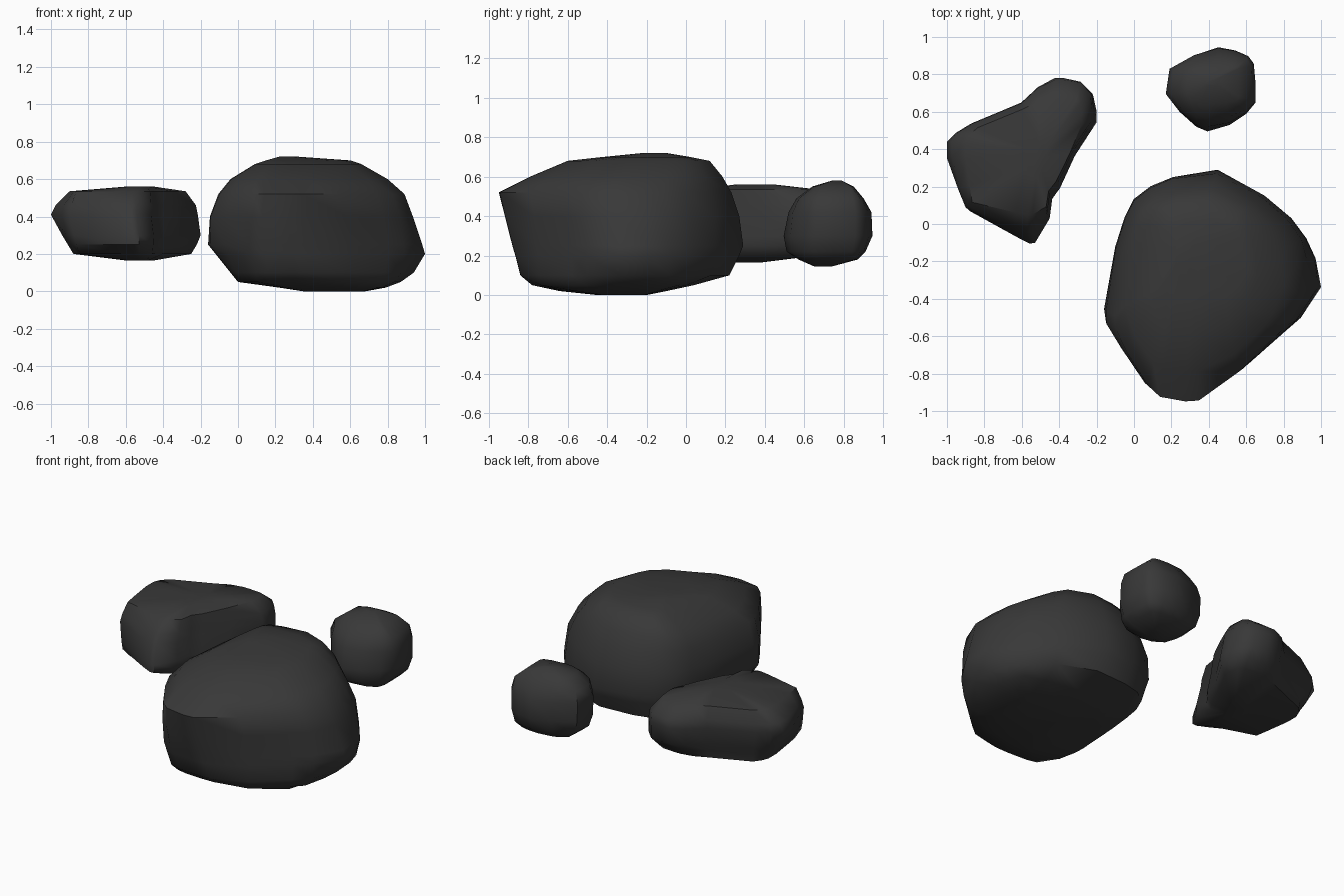
import bpy, bmesh, math

stone = bpy.data.materials.new("dark_stone")
stone.diffuse_color = (0.04, 0.04, 0.04, 1)


def rock(name, outline, levels, fullness):
    """Loft a plan outline through levels of (z, xmin, xmax, ymin, ymax).
    Fullness blends from a scaled outline (0) to one cropped to the level (1)."""
    xs, ys = zip(*outline)
    ax, bx, ay, by = min(xs), max(xs), min(ys), max(ys)

    def fit(v, a, b, lo, hi, t):
        scaled = lo + (v - a) / (b - a) * (hi - lo)
        return scaled * (1 - t) + min(max(v, lo), hi) * t

    bm = bmesh.new()
    rings = []
    for z, x0, x1, y0, y1 in levels:
        t = fullness(z)
        rings.append([bm.verts.new((fit(x, ax, bx, x0, x1, t),
                                    fit(y, ay, by, y0, y1, t), z))
                      for x, y in outline])
    n = len(outline)
    for lo, hi in zip(rings, rings[1:]):
        for i in range(n):
            j = (i + 1) % n
            bm.faces.new((lo[i], lo[j], hi[j], hi[i]))
    bm.faces.new(rings[0])
    bm.faces.new(rings[-1])
    bmesh.ops.recalc_face_normals(bm, faces=bm.faces[:])
    mesh = bpy.data.meshes.new(name)
    bm.to_mesh(mesh)
    bm.free()
    mesh.materials.append(stone)
    obj = bpy.data.objects.new(name, mesh)
    bpy.context.collection.objects.link(obj)
    bpy.ops.object.select_all(action='DESELECT')
    obj.select_set(True)
    bpy.context.view_layer.objects.active = obj
    bpy.ops.object.shade_smooth_by_angle(angle=math.radians(50))
    return obj


# Large boulder at the front right, fuller towards its base
rock("large_boulder",
     [(.45, .29), (.70, .15), (.84, .03), (.92, -.08), (.97, -.19), (1, -.35),
      (.89, -.52), (.8, -.6), (.6, -.78), (.36, -.94), (.28, -.945), (.13, -.92),
      (.06, -.86), (-.07, -.67), (-.15, -.54), (-.16, -.47), (-.10, -.13),
      (-.05, .03), (0, .13), (.09, .2), (.21, .25)],
     [(0, .35, .68, -.45, -.2), (.02, .22, .79, -.64, -.1),
      (.05, 0, .87, -.78, .04), (.10, -.04, .94, -.84, .22),
      (.20, -.12, 1, -.865, .27), (.25, -.16, .985, -.88, .29),
      (.40, -.15, .935, -.918, .27), (.52, -.105, .89, -.95, .23),
      (.60, -.04, .80, -.79, .185), (.68, .09, .66, -.6, .12),
      (.70, .15, .60, -.42, .02), (.72, .22, .32, -.22, -.1)],
     lambda z: .6 if z < .45 else .3)

# Wedge-shaped stone at the left
rock("wedge_stone",
     [(-.42, .78), (-.37, .78), (-.28, .76), (-.22, .70), (-.2, .61), (-.2, .55),
      (-.32, .37), (-.40, .2), (-.445, .14), (-.46, .03), (-.54, -.1),
      (-.57, -.105), (-.64, -.07), (-.9, .07), (-.94, .17), (-1, .34),
      (-1, .43), (-.95, .48), (-.87, .53), (-.6, .645), (-.51, .73)],
     [(.165, -.6, -.45, .2, .38), (.20, -.88, -.25, .02, .66),
      (.25, -.91, -.22, -.10, .71), (.30, -.94, -.20, -.105, .76),
      (.41, -1, -.215, -.05, .78), (.46, -.975, -.225, -.02, .77),
      (.535, -.9, -.28, .05, .67), (.56, -.6, -.45, .25, .45)],
     lambda z: .55 if .18 < z < .55 else .2)

# Small stone at the back
rock("small_stone",
     [(.45, .95), (.54, .93), (.61, .9), (.64, .86), (.65, .75), (.65, .65),
      (.6, .59), (.51, .53), (.39, .495), (.33, .52), (.24, .6), (.17, .69),
      (.19, .83), (.32, .905)],
     [(.145, .36, .46, .65, .74), (.18, .26, .58, .57, .87),
      (.22, .21, .62, .51, .91), (.30, .18, .65, .495, .945),
      (.42, .17, .65, .52, .94), (.49, .20, .63, .56, .90),
      (.55, .28, .56, .64, .85), (.58, .38, .46, .74, .79)],
     lambda z: .5)
